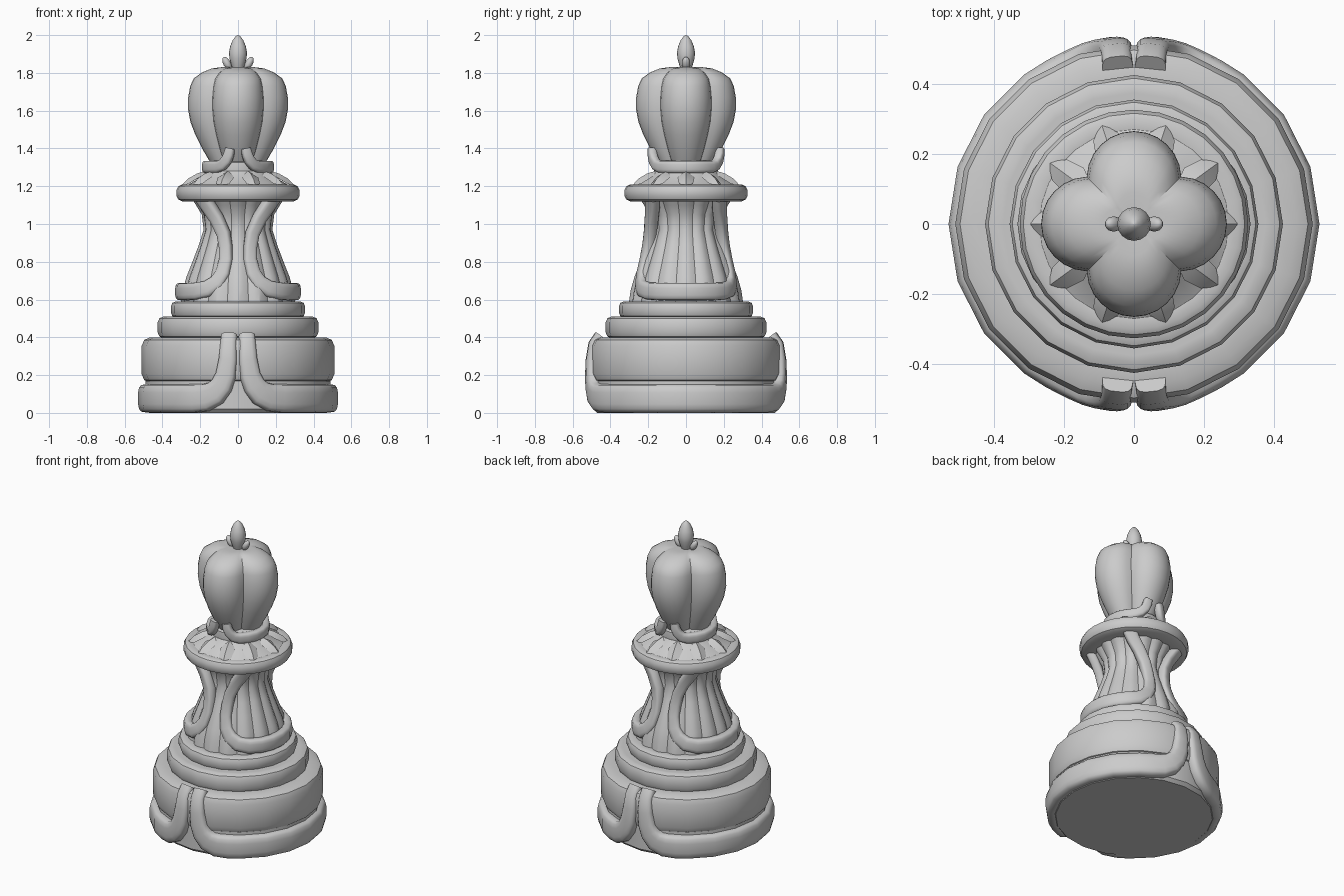
import bpy, bmesh, math
from mathutils import Vector, Matrix

if "Cube" in bpy.data.objects:
    bpy.data.objects.remove(bpy.data.objects["Cube"])


def finish(bm, name, angle=35):
    bmesh.ops.remove_doubles(bm, verts=bm.verts, dist=0.0002)
    bmesh.ops.recalc_face_normals(bm, faces=bm.faces)
    me = bpy.data.meshes.new(name)
    bm.to_mesh(me)
    bm.free()
    me.polygons.foreach_set("use_smooth", [True] * len(me.polygons))
    me.set_sharp_from_angle(angle=math.radians(angle))
    ob = bpy.data.objects.new(name, me)
    bpy.context.collection.objects.link(ob)
    return ob


def skin(bm, rows):
    """Join successive closed loops of points and cap the ends."""
    loops = [[bm.verts.new(p) for p in row] for row in rows]
    n = len(loops[0])
    for a, b in zip(loops, loops[1:]):
        for i in range(n):
            j = (i + 1) % n
            bm.faces.new((a[i], a[j], b[j], b[i]))
    bm.faces.new(loops[0][::-1])
    bm.faces.new(loops[-1])


def lathe(name, profile, n=20, shape=lambda a: 1.0, angle=35):
    bm = bmesh.new()
    angs = [2 * math.pi * i / n for i in range(n)]
    skin(bm, [[(r * shape(a) * math.cos(a), r * shape(a) * math.sin(a), z)
               for a in angs] for r, z in profile])
    return finish(bm, name, angle)


def band(name, r, z0, z1, b, inner=0.05):
    """Flat ring with softly rounded edges."""
    return lathe(name, [(r - inner, z0), (r - b, z0), (r - 0.3 * b, z0 + 0.3 * b),
                        (r, z0 + b), (r, z1 - b), (r - 0.3 * b, z1 - 0.3 * b),
                        (r - b, z1), (r - inner, z1)])


def ribbon(name, half, thick, n=14):
    """Rounded strap on the surface: (angle from front, z, radius, width).
    Listed from front to side, then mirrored to the back and to the other side."""
    path = half + [(180 - a, z, r, w) for a, z, r, w in half[-2::-1]]
    pts = [Vector((r * math.sin(math.radians(a)), -r * math.cos(math.radians(a)), z))
           for a, z, r, w in path]
    power = lambda v: math.copysign(abs(v) ** 0.6, v)
    rows = []
    for i, p in enumerate(pts):
        t = (pts[min(i + 1, len(pts) - 1)] - pts[max(i - 1, 0)]).normalized()
        side = Vector((p.x, p.y, 0)).normalized().cross(t).normalized()
        out = t.cross(side)
        row = []
        for k in range(n):
            c = 2 * math.pi * k / n
            q = p + side * power(math.cos(c)) * path[i][3] / 2 + out * power(math.sin(c)) * thick
            q.z = max(q.z, 0)
            row.append(q)
        rows.append(row)
    bm = bmesh.new()
    turn = Matrix.Rotation(math.pi, 3, 'Z')
    skin(bm, rows)
    skin(bm, [[turn @ q for q in row] for row in rows])
    return finish(bm, name, 50)


# Stepped base
lathe("base_core", [(0.47, 0), (0.49, 0.02), (0.49, 0.17)])
band("base_band", 0.51, 0.16, 0.40, 0.045, 0.1)
band("middle_ring", 0.425, 0.395, 0.51, 0.03)
band("upper_ring", 0.355, 0.505, 0.59, 0.025)

# Bottom strap: a foot ring that turns up at front and back
ribbon("base_strap", [(5.9, 0.40, 0.445, 0.088), (5.9, 0.36, 0.475, 0.09),
                      (6.2, 0.28, 0.488, 0.10), (7.5, 0.20, 0.492, 0.11),
                      (10, 0.145, 0.493, 0.12), (14, 0.105, 0.492, 0.135),
                      (20, 0.082, 0.488, 0.147), (28, 0.077, 0.485, 0.15),
                      (36, 0.077, 0.485, 0.15), (54, 0.077, 0.485, 0.15),
                      (72, 0.077, 0.485, 0.15), (90, 0.077, 0.485, 0.15)], 0.045)

# Fluted neck
lathe("fluted_neck", [(0.30, 0.58), (0.29, 0.65), (0.27, 0.72), (0.235, 0.81),
                      (0.205, 0.89), (0.18, 0.97), (0.19, 1.05), (0.22, 1.10),
                      (0.245, 1.14)], 64, lambda a: 0.95 + 0.06 * abs(math.cos(8 * a)), 25)

# U-shaped straps that frame each side of the neck
ribbon("neck_strap", [(46, 1.14, 0.26, 0.085), (41, 1.09, 0.235, 0.08),
                      (32, 1.03, 0.215, 0.075), (22, 0.95, 0.205, 0.072),
                      (18, 0.88, 0.21, 0.07), (16.5, 0.81, 0.223, 0.072),
                      (19, 0.74, 0.243, 0.078), (25, 0.69, 0.26, 0.085),
                      (35, 0.657, 0.277, 0.09), (48, 0.645, 0.292, 0.092),
                      (62, 0.642, 0.298, 0.092), (76, 0.642, 0.302, 0.092),
                      (90, 0.642, 0.303, 0.092)], 0.03)

# Collar disc and the cone above it
lathe("collar", [(0.23, 1.12), (0.295, 1.12), (0.316, 1.13), (0.326, 1.15),
                 (0.326, 1.18), (0.316, 1.20), (0.30, 1.208), (0.27, 1.205),
                 (0.20, 1.245), (0.17, 1.28)], 28)

# Ten folded leaves on the collar
bm = bmesh.new()
for i in range(10):
    turn = Matrix.Rotation(math.radians(36 * i), 3, 'Z')
    put = lambda x, y, z: bm.verts.new(turn @ Vector((x, y, z)))
    edge = [put(0.165, -0.02, 1.268), put(0.21, -0.045, 1.245), put(0.262, -0.037, 1.213),
            put(0.303, 0, 1.20), put(0.262, 0.037, 1.213), put(0.21, 0.045, 1.245),
            put(0.165, 0.02, 1.268)]
    ridge = [put(0.165, 0, 1.282), put(0.215, 0, 1.268), put(0.265, 0, 1.24)]
    for s in (edge[:4], edge[:2:-1]):
        bm.faces.new((ridge[0], s[0], s[1], ridge[1]))
        bm.faces.new((ridge[1], s[1], s[2], ridge[2]))
        bm.faces.new((ridge[2], s[2], s[3]))
    bm.faces.new(edge)
finish(bm, "collar_leaves", 30)

# Small strap ring under the head
lathe("head_seat", [(0.165, 1.25), (0.17, 1.28), (0.165, 1.325), (0.14, 1.335)])
ribbon("head_strap", [(13, 1.40, 0.183, 0.05), (15, 1.37, 0.185, 0.055),
                      (19, 1.34, 0.182, 0.058), (27, 1.314, 0.177, 0.06),
                      (38, 1.303, 0.17, 0.064), (54, 1.302, 0.167, 0.065),
                      (72, 1.302, 0.167, 0.065), (90, 1.302, 0.167, 0.065)], 0.024)


# Four-lobed head
def lobes(a):
    f = (a + math.pi / 4) % (math.pi / 2) - math.pi / 4
    return (0.13 * math.cos(f) + math.sqrt(0.135 ** 2 - (0.13 * math.sin(f)) ** 2)) / 0.265


lathe("lobed_head", [(0.13, 1.30), (0.155, 1.34), (0.19, 1.40), (0.225, 1.47),
                     (0.252, 1.54), (0.265, 1.61), (0.264, 1.67), (0.253, 1.73),
                     (0.235, 1.77), (0.19, 1.803), (0.14, 1.823), (0.09, 1.83),
                     (0.02, 1.82)], 48, lobes)

# Finial bud with two small side leaves
lathe("finial", [(0.02, 1.80), (0.035, 1.84), (0.045, 1.875), (0.048, 1.905), (0.042, 1.94),
                 (0.027, 1.975), (0.012, 1.994), (0.001, 2.0)], 16)
bm = bmesh.new()
for s in (-1, 1):
    bmesh.ops.create_uvsphere(bm, u_segments=12, v_segments=8, radius=1, matrix=(
        Matrix.Translation((0.058 * s, 0, 1.85)) @ Matrix.Rotation(0.5 * s, 4, 'Y')
        @ Matrix.Diagonal((0.02, 0.022, 0.038, 1))))
finish(bm, "finial_leaves", 60)
